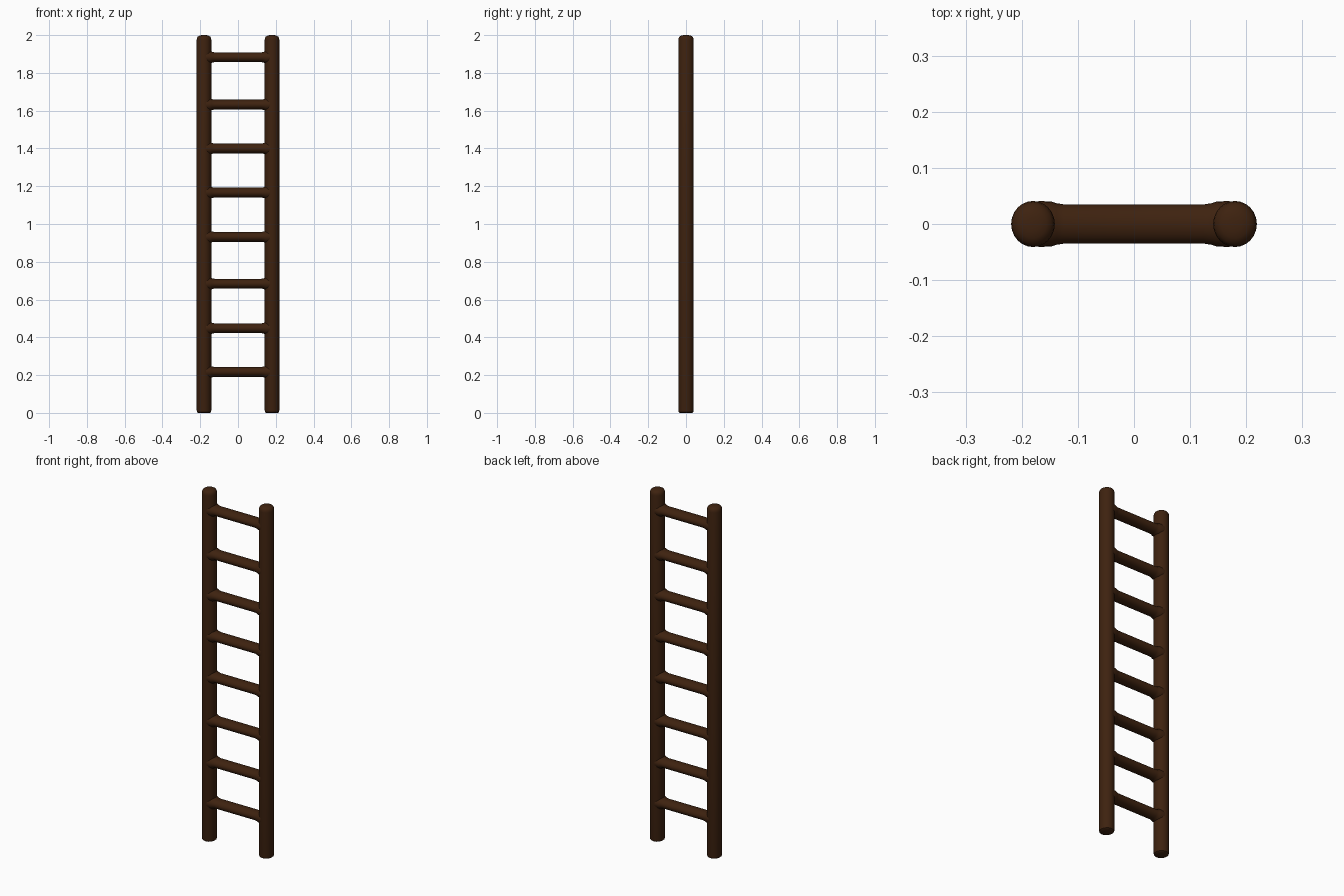
import bpy
import bmesh
from math import cos, sin, tau
from mathutils import Matrix

cube = bpy.data.objects.get("Cube")
if cube:
    bpy.data.objects.remove(cube, do_unlink=True)

wood = bpy.data.materials.new("dark_brown_wood")
wood.use_nodes = True
brown = (0.048, 0.016, 0.0048, 1)
wood.diffuse_color = brown
shader = wood.node_tree.nodes["Principled BSDF"]
shader.inputs["Base Color"].default_value = brown
shader.inputs["Roughness"].default_value = 0.8


def turned_part(name, profile, matrix, sides=24):
    """Closed turned solid: profile is (half_width, half_depth, height)."""
    bm = bmesh.new()
    rings = []
    for rx, ry, z in profile:
        rings.append([bm.verts.new((rx * cos(tau * i / sides), ry * sin(tau * i / sides), z))
                      for i in range(sides)])
    for low, high in zip(rings, rings[1:]):
        for i in range(sides):
            j = (i + 1) % sides
            bm.faces.new((low[i], low[j], high[j], high[i]))
    bm.faces.new(rings[0][::-1])
    bm.faces.new(rings[-1])
    bm.transform(matrix)
    bmesh.ops.recalc_face_normals(bm, faces=bm.faces)
    mesh = bpy.data.meshes.new(name)
    bm.to_mesh(mesh)
    bm.free()
    mesh.materials.append(wood)
    obj = bpy.data.objects.new(name, mesh)
    bpy.context.collection.objects.link(obj)
    bpy.ops.object.select_all(action="DESELECT")
    obj.select_set(True)
    bpy.context.view_layer.objects.active = obj
    bpy.ops.object.shade_smooth_by_angle(angle=0.7)
    return obj


# Upright rails: softened foot and domed top
rail_x, rail_r = 0.18, 0.041
rail_outline = [(0.8, 0), (0.94, 0.004), (1, 0.014), (1, 1.973),
                (0.96, 1.984), (0.84, 1.992), (0.62, 1.997), (0.3, 2.0)]
rail_profile = [(0.039 * s, rail_r * s, z) for s, z in rail_outline]
for side, x in (("left", rail_x), ("right", -rail_x)):
    turned_part(side + "_rail", rail_profile, Matrix.Translation((x, 0, 0)))

# Rungs: oval bars that flare where they meet the rails
half = [(0.036, 0.041, 0.17), (0.034, 0.040, 0.147), (0.029, 0.037, 0.138), (0.026, 0.035, 0.125)]
rung_profile = [(w, d, -x) for w, d, x in half] + half[::-1]
lay_along_x = Matrix.Rotation(tau / 4, 4, "Y")
for n, z in enumerate((0.217, 0.448, 0.684, 0.932, 1.166, 1.4, 1.632, 1.883), 1):
    turned_part("rung_%d" % n, rung_profile, Matrix.Translation((0, 0, z)) @ lay_along_x)
